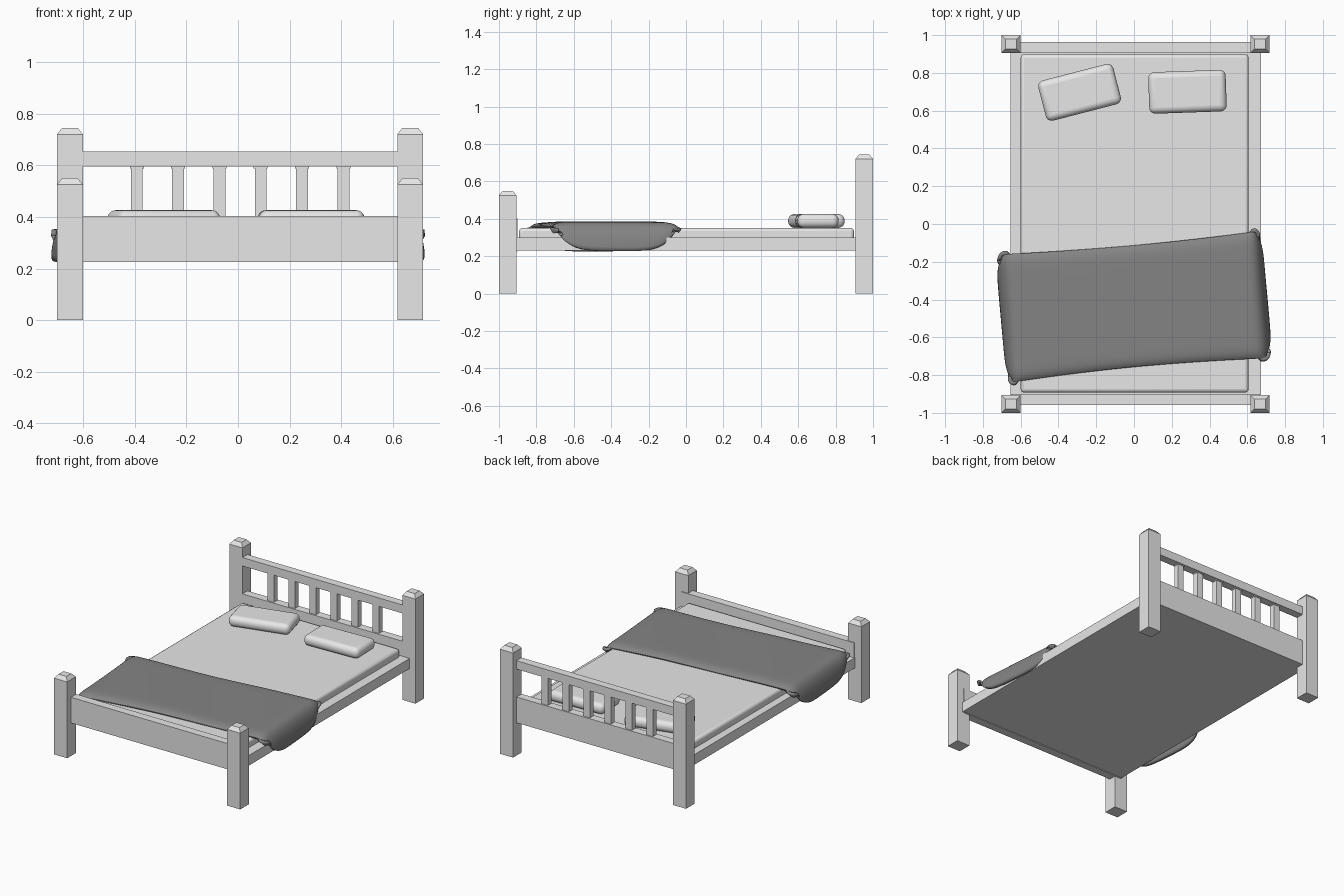
import bpy
import bmesh
import math
from mathutils import Matrix

default_cube = bpy.data.objects.get("Cube")
if default_cube:
    bpy.data.objects.remove(default_cube, do_unlink=True)


def make_material(name, value):
    material = bpy.data.materials.new(name)
    material.use_nodes = True
    colour = (value, value, value, 1.0)
    material.diffuse_color = colour
    material.node_tree.nodes["Principled BSDF"].inputs["Base Color"].default_value = colour
    return material


light_grey = make_material("light grey", 0.8)
dark_grey = make_material("dark grey", 0.23)


def finish(bm, name, material):
    mesh = bpy.data.meshes.new(name)
    bmesh.ops.recalc_face_normals(bm, faces=bm.faces)
    bm.to_mesh(mesh)
    bm.free()
    mesh.materials.append(material)
    obj = bpy.data.objects.new(name, mesh)
    bpy.context.collection.objects.link(obj)
    return obj


def box(name, x_range, y_range, z_range, material=light_grey):
    bm = bmesh.new()
    ranges = (x_range, y_range, z_range)
    size = [high - low for low, high in ranges]
    centre = [(high + low) / 2 for low, high in ranges]
    bmesh.ops.create_cube(bm, size=1, matrix=Matrix.Translation(centre) @ Matrix.Diagonal((*size, 1)))
    return finish(bm, name, material)


def smooth(obj, angle):
    bpy.ops.object.select_all(action="DESELECT")
    obj.select_set(True)
    bpy.context.view_layer.objects.active = obj
    bpy.ops.object.shade_smooth_by_angle(angle=math.radians(angle))


def round_edges(obj, width, segments):
    bevel = obj.modifiers.new("rounded edges", "BEVEL")
    bevel.width = width
    bevel.segments = segments
    smooth(obj, 60)


MIDDLE = 0.008
POST_X = 0.659


# Corner posts with chamfered caps
def post(name, x, y, height):
    bm = bmesh.new()
    half_x, half_y = 0.05, 0.047
    rings = []
    for z, inset in ((0, 0), (height - 0.025, 0), (height, 0.02)):
        a, b = half_x - inset, half_y - inset
        rings.append([bm.verts.new((x + i * a, y + j * b, z))
                      for i, j in ((-1, -1), (1, -1), (1, 1), (-1, 1))])
    for low, high in zip(rings, rings[1:]):
        for k in range(4):
            n = (k + 1) % 4
            bm.faces.new((low[k], low[n], high[n], high[k]))
    bm.faces.new(rings[0])
    bm.faces.new(rings[-1])
    finish(bm, name, light_grey)


for side, sign in (("right", -1), ("left", 1)):
    x = MIDDLE + sign * POST_X
    post("foot_post_" + side, x, -0.953, 0.55)
    post("head_post_" + side, x, 0.953, 0.745)

# Bed base, footboard and headboard
span = (MIDDLE - POST_X, MIDDLE + POST_X)
box("bed_base", (-0.653, 0.673), (-0.953, 0.96), (0.23, 0.3))
box("footboard", span, (-0.957, -0.9), (0.226, 0.403))
box("headboard_panel", span, (0.907, 0.963), (0.226, 0.403))
box("headboard_top_rail", span, (0.907, 0.963), (0.595, 0.653))

# Headboard spindles
for i in range(6):
    x = MIDDLE + (i - 2.5) * 0.16
    box("spindle", (x - 0.023, x + 0.023), (0.916, 0.954), (0.4, 0.6))
    box("spindle_collar", (x - 0.027, x + 0.027), (0.913, 0.957), (0.588, 0.597))

# Mattress
mattress = box("mattress", (-0.6, 0.607), (-0.892, 0.898), (0.27, 0.352))
round_edges(mattress, 0.018, 3)

# Pillows
for name, x, y, turn in (("pillow_right", -0.288, 0.697, 14.5), ("pillow_left", 0.283, 0.7, 2)):
    pillow = box(name, (-0.205, 0.205), (-0.11, 0.11), (-0.037, 0.037))
    pillow.location = (x, y, 0.389)
    pillow.rotation_euler.z = math.radians(turn)
    round_edges(pillow, 0.033, 5)


# Blanket draped over the mattress, hanging lower in the middle of each side
def blanket_point(s, t):
    drape = max(0, (abs(s) - 0.7) / 0.3)
    angle = drape * math.pi / 2
    half = 0.705 - 0.03 * abs(t) ** 8
    if drape:
        x = 0.6 + (half - 0.6) * math.sin(angle) ** 0.7
    else:
        x = abs(s) / 0.7 * 0.6
    x = math.copysign(x, s)
    back = -0.113 + 0.09 * x + 0.03 * x * x
    front = -0.757 + 0.095 * x - 0.04 * x * x
    tuck = 1 - 0.09 * drape ** 4
    y = (back + front) / 2 + t * tuck * (back - front) / 2
    hang = 0.015 + 0.14 * math.sqrt(1 - min(1, abs(t)) ** 4)
    z = 0.383 - hang * (1 - math.cos(angle)) - 0.022 * abs(t) ** 14
    z += 0.002 * math.sin(7 * x + 5 * y)
    return (x - 0.028 * t * abs(s), y, z)


bm = bmesh.new()
columns, rows = 72, 40
grid = [[bm.verts.new(blanket_point(2 * i / columns - 1, math.sin((j / rows - 0.5) * math.pi)))
         for j in range(rows + 1)] for i in range(columns + 1)]
for i in range(columns):
    for j in range(rows):
        bm.faces.new((grid[i][j], grid[i + 1][j], grid[i + 1][j + 1], grid[i][j + 1]))
blanket = finish(bm, "blanket", dark_grey)
if blanket.data.polygons[len(blanket.data.polygons) // 2].normal.z < 0:
    blanket.data.flip_normals()
thickness = blanket.modifiers.new("thickness", "SOLIDIFY")
thickness.thickness = 0.02
thickness.offset = -1
smooth(blanket, 50)
